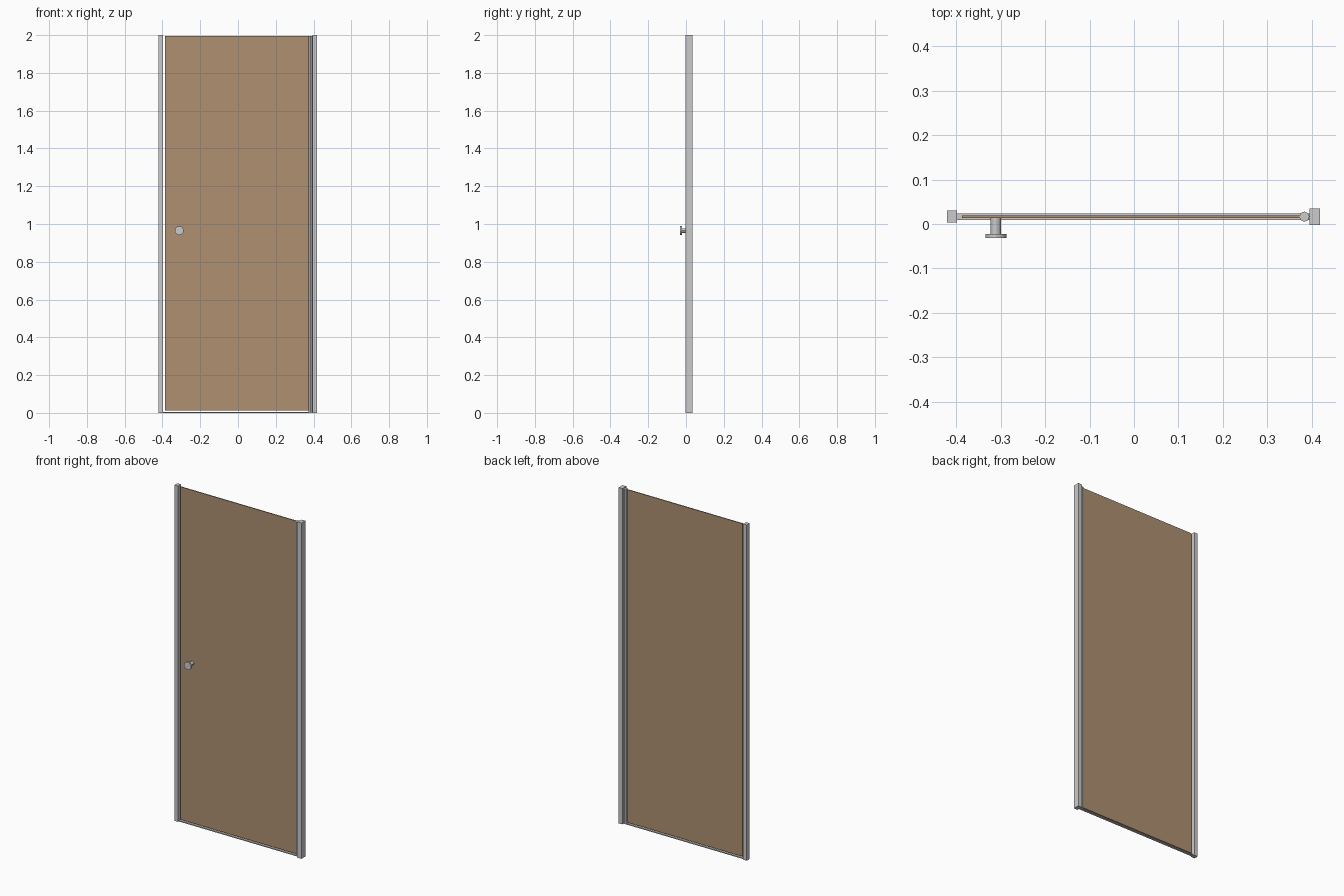
import bpy
from math import pi

if "Cube" in bpy.data.objects:
    bpy.data.objects.remove(bpy.data.objects["Cube"])

YC = 0.0165  # shared centre line of the frame and panel


def box(name, x0, x1, y0, y1, z0, z1):
    bpy.ops.mesh.primitive_cube_add(
        size=1, location=((x0 + x1) / 2, (y0 + y1) / 2, (z0 + z1) / 2))
    ob = bpy.context.object
    ob.name = name
    ob.scale = (x1 - x0, y1 - y0, z1 - z0)
    bpy.ops.object.transform_apply(location=False, rotation=False, scale=True)
    return ob


def rod(name, sides, r, depth, loc, rot=(0, 0, 0)):
    bpy.ops.mesh.primitive_cylinder_add(
        vertices=sides, radius=r, depth=depth, location=loc, rotation=rot)
    ob = bpy.context.object
    ob.name = name
    return ob


# Wall profiles on both sides
box("latch_post", -0.421, -0.398, YC - 0.0135, YC + 0.0135, 0, 2)
box("hinge_post", 0.395, 0.419, YC - 0.0185, YC + 0.0185, 0, 2)

# Full-height pivot tube beside the hinge post
rod("hinge_tube", 8, 0.0115, 1.99, (0.3835, YC, 1.0))

# Low threshold strip
box("threshold_rail", -0.398, 0.395, YC - 0.007, YC + 0.007, 0, 0.006)

# Tinted door panel
panel = box("door_panel", -0.387, 0.374, YC - 0.003, YC + 0.003, 0.012, 1.994)
mat = bpy.data.materials.new("tan_panel")
mat.diffuse_color = (0.43, 0.28, 0.165, 1)
mat.use_nodes = True
mat.node_tree.nodes["Principled BSDF"].inputs["Base Color"].default_value = mat.diffuse_color
panel.data.materials.append(mat)

# Knob: stem and flat cap, axis along y
for name, r, y0, y1 in (("knob_stem", 0.0115, -0.022, YC - 0.002),
                        ("knob_cap", 0.0236, -0.031, -0.022)):
    rod(name, 12, r, y1 - y0, (-0.311, (y0 + y1) / 2, 0.965), (pi / 2, 0, 0))
    bpy.ops.object.shade_smooth_by_angle()
